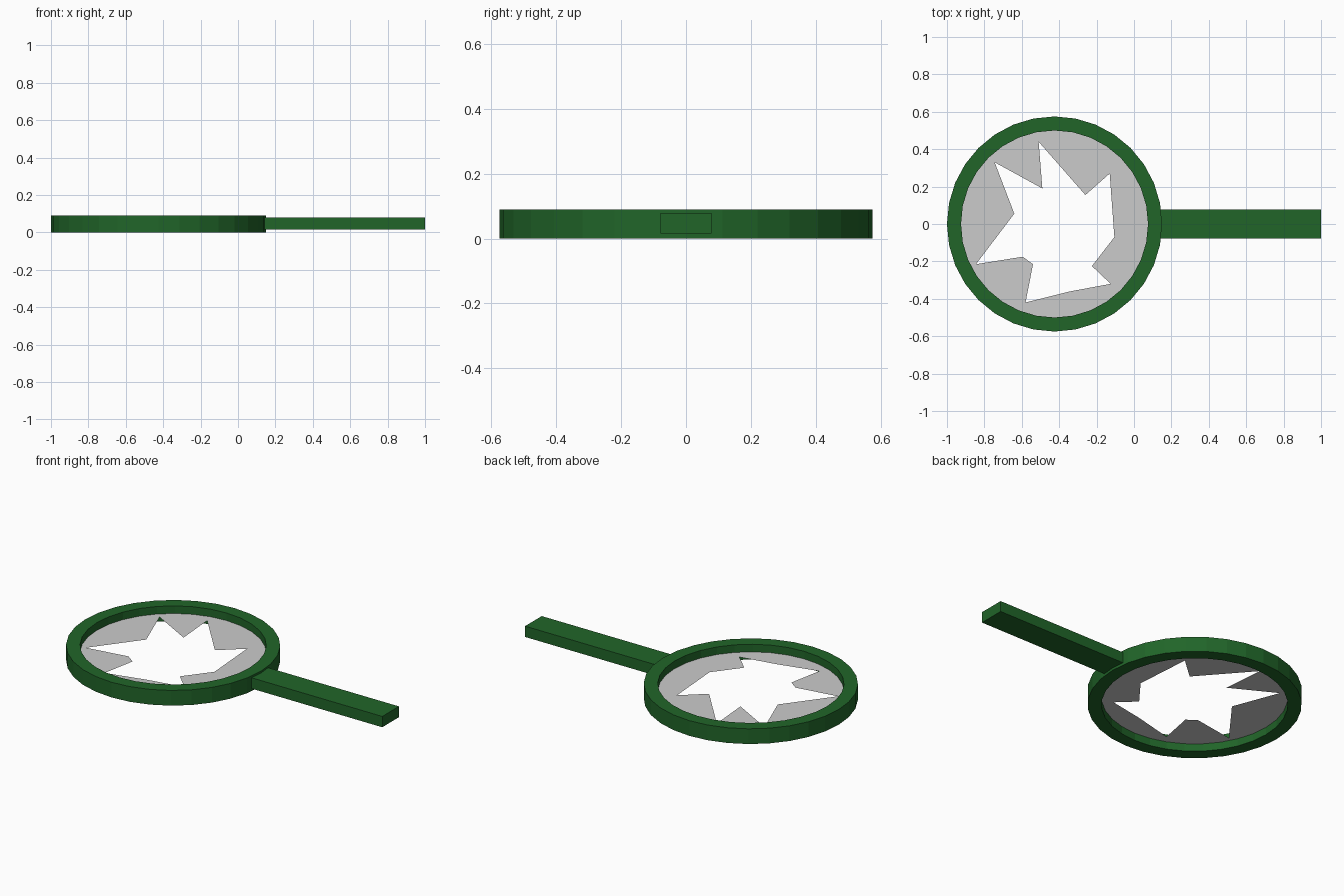
import bpy, bmesh, math

if "Cube" in bpy.data.objects:
    bpy.data.objects.remove(bpy.data.objects["Cube"])

CX, SIDES = -0.425, 32
R_OUT, R_IN, HEIGHT = 0.575, 0.5, 0.09


def circle(radius, z):
    return [(CX + radius * math.cos(2 * math.pi * i / SIDES),
             radius * math.sin(2 * math.pi * i / SIDES), z) for i in range(SIDES)]


def finish(name, bm, mat=None):
    mesh = bpy.data.meshes.new(name)
    bm.to_mesh(mesh)
    bm.free()
    obj = bpy.data.objects.new(name, mesh)
    bpy.context.collection.objects.link(obj)
    if mat:
        mesh.materials.append(mat)
    return obj


green = bpy.data.materials.new("green")
green.diffuse_color = (0.015, 0.13, 0.022, 1)
green.use_nodes = True
green.node_tree.nodes["Principled BSDF"].inputs["Base Color"].default_value = green.diffuse_color

# Rim: rectangular section swept round the lens
bm = bmesh.new()
loops = [[bm.verts.new(p) for p in circle(r, z)]
         for r, z in ((R_OUT, 0), (R_OUT, HEIGHT), (R_IN, HEIGHT), (R_IN, 0))]
for k in range(4):
    a, b = loops[k], loops[(k + 1) % 4]
    for i in range(SIDES):
        j = (i + 1) % SIDES
        bm.faces.new((a[i], a[j], b[j], b[i]))
bmesh.ops.recalc_face_normals(bm, faces=bm.faces)
finish("rim", bm, green)

# Handle: plain bar butting into the rim
bm = bmesh.new()
bmesh.ops.create_cube(bm, size=1)
bmesh.ops.scale(bm, verts=bm.verts, vec=(0.88, 0.156, 0.064))
bmesh.ops.translate(bm, verts=bm.verts, vec=(0.56, 0, 0.047))
finish("handle", bm, green)

# Broken lens: thin sheet with a jagged hole
hole = [(-0.51, 0.44), (-0.26, 0.155), (-0.13, 0.27), (-0.105, -0.07),
        (-0.225, -0.225), (-0.125, -0.32), (-0.34, -0.36), (-0.58, -0.42),
        (-0.54, -0.215), (-0.595, -0.175), (-0.845, -0.215), (-0.64, 0.055),
        (-0.745, 0.33), (-0.49, 0.19)]
bm = bmesh.new()
edges = []
for pts in (circle(R_IN, HEIGHT / 2), [(x, y, HEIGHT / 2) for x, y in hole]):
    vs = [bm.verts.new(p) for p in pts]
    edges += [bm.edges.new((vs[i - 1], vs[i])) for i in range(len(vs))]
bmesh.ops.triangle_fill(bm, edges=edges, use_beauty=True, normal=(0, 0, 1))
for f in bm.faces:
    f.normal_update()
    if f.normal.z < 0:
        f.normal_flip()
finish("broken_lens", bm)
